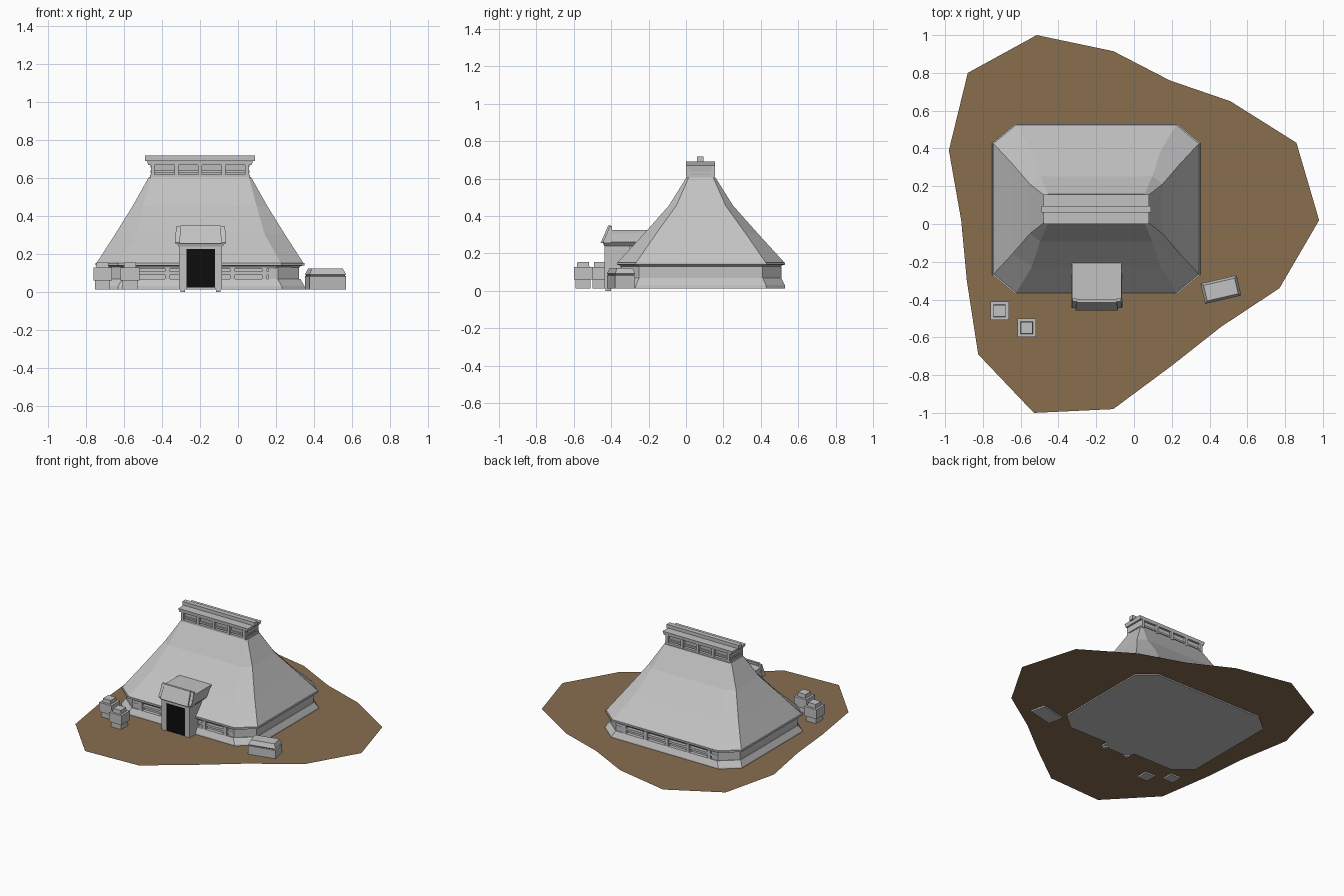
import bpy, bmesh, math
from mathutils import Matrix, Vector


def material(name, rgb):
    m = bpy.data.materials.new(name)
    m.diffuse_color = (*rgb, 1)
    return m


GREY = material("stone grey", (0.54, 0.54, 0.54))
BROWN = material("earth brown", (0.25, 0.157, 0.078))
BLACK = material("doorway black", (0.004, 0.004, 0.004))
CX, CY = -0.2, 0.08  # middle of the building


def finish(name, bm, mat):
    bmesh.ops.recalc_face_normals(bm, faces=bm.faces)
    me = bpy.data.meshes.new(name)
    bm.to_mesh(me)
    bm.free()
    me.materials.append(mat)
    ob = bpy.data.objects.new(name, me)
    bpy.context.collection.objects.link(ob)
    return ob


def loft(name, rings, mat=GREY):
    """Skin a stack of equal-length point rings and cap both ends."""
    bm = bmesh.new()
    loops = [[bm.verts.new(p) for p in r] for r in rings]
    n = len(loops[0])
    for a, b in zip(loops, loops[1:]):
        for i in range(n):
            j = (i + 1) % n
            bm.faces.new((a[i], a[j], b[j], b[i]))
    bm.faces.new(loops[0][::-1])
    bm.faces.new(loops[-1])
    return finish(name, bm, mat)


def octagon(z, hx, hy, dx, dy):
    """Rectangle with cut corners around the building's middle."""
    pts = [(hx, -hy + dy), (hx, hy - dy), (hx - dx, hy), (-hx + dx, hy),
           (-hx, hy - dy), (-hx, -hy + dy), (-hx + dx, -hy), (hx - dx, -hy)]
    return [(CX + x, CY + y, z) for x, y in pts]


def rect(z, x0, x1, y0, y1):
    return [(x0, y0, z), (x1, y0, z), (x1, y1, z), (x0, y1, z)]


def box(name, x0, x1, y0, y1, z0, z1, mat=GREY):
    return loft(name, [rect(z0, x0, x1, y0, y1), rect(z1, x0, x1, y0, y1)], mat)


# Ground sheet
outline = [(-0.98, 0.39), (-0.88, 0.80), (-0.515, 1.0), (-0.11, 0.915),
           (0.19, 0.76), (0.51, 0.65), (0.86, 0.43), (0.98, 0.02),
           (0.77, -0.34), (0.46, -0.545), (0.20, -0.75), (-0.11, -0.98),
           (-0.53, -1.0), (-0.825, -0.69), (-0.885, -0.3), (-0.915, 0.02)]
bm = bmesh.new()
face = bm.faces.new([bm.verts.new((x, y, 0.022)) for x, y in reversed(outline)])
ground = finish("ground", bm, BROWN)
if ground.data.polygons[0].normal.z < 0:
    ground.data.flip_normals()

# Sloping plinth, recessed wall and eave
loft("plinth", [octagon(0.012, 0.553, 0.45, 0.12, 0.10),
                octagon(0.03, 0.55, 0.448, 0.12, 0.10),
                octagon(0.068, 0.528, 0.43, 0.12, 0.10)])
loft("wall", [octagon(0.06, 0.505, 0.405, 0.115, 0.095),
              octagon(0.135, 0.50, 0.40, 0.115, 0.095)])
loft("eave", [octagon(0.122, 0.515, 0.425, 0.12, 0.10),
              octagon(0.136, 0.53, 0.433, 0.12, 0.10),
              octagon(0.14, 0.55, 0.45, 0.12, 0.10),
              octagon(0.152, 0.55, 0.45, 0.12, 0.10)])

# Solid corner blocks under the eave
for sx in (-1, 1):
    for sy in (-1, 1):
        pts = [(0.46, 0.36), (0.522, 0.26), (0.522, 0.33), (0.41, 0.424), (0.36, 0.424)]
        loft("corner_block", [[(CX + sx * x, CY + sy * y, z) for x, y in pts]
                              for z in (0.06, 0.13)])

# Rails and short posts along the walls
for s in (-1, 1):
    y = CY + s * 0.413
    box("long_rail", CX - 0.41, CX + 0.41, y - 0.013, y + 0.013, 0.09, 0.106)
    for x in (-0.34, -0.17, 0.0, 0.17, 0.34):
        if s < 0 and x == 0:
            continue
        box("long_post", CX + x - 0.013, CX + x + 0.013, y - 0.018, y + 0.018, 0.062, 0.128)
    x = CX + s * 0.512
    box("end_panel", x - 0.01, x + 0.01, CY - 0.33, CY + 0.33, 0.06, 0.13)

# Flaring roof
loft("roof", [octagon(0.15, 0.545, 0.447, 0.12, 0.10),
              octagon(0.305, 0.445, 0.305, 0.105, 0.065),
              octagon(0.455, 0.352, 0.172, 0.055, 0.04),
              octagon(0.605, 0.268, 0.078, 0.012, 0.012)])

# Ridge housing with rails, posts and cap beam
YM = 0.077
loft("ridge_core", [rect(0.60, CX - 0.252, CX + 0.252, YM - 0.055, YM + 0.055),
                    rect(0.68, CX - 0.262, CX + 0.262, YM - 0.062, YM + 0.062)])
box("ridge_base", CX - 0.262, CX + 0.262, YM - 0.075, YM + 0.075, 0.60, 0.618)
box("ridge_rail", CX - 0.26, CX + 0.26, YM - 0.069, YM + 0.069, 0.626, 0.638)
loft("ridge_top", [rect(0.668, CX - 0.272, CX + 0.272, YM - 0.076, YM + 0.076),
                   rect(0.692, CX - 0.28, CX + 0.28, YM - 0.078, YM + 0.078)])
box("cap_beam", CX - 0.29, CX + 0.29, YM - 0.017, YM + 0.017, 0.688, 0.717)
for s in (-1, 1):
    y = YM + s * 0.066
    for i in range(5):
        x = CX - 0.248 + i * 0.124
        box("ridge_post", x - 0.01, x + 0.01, y - 0.012, y + 0.012, 0.61, 0.675)

# Entrance porch: door jambs, lintel, passage and black doorway
DX = -0.197
box("porch_passage", DX - 0.10, DX + 0.10, -0.422, -0.10, 0.012, 0.24)
for s in (-1, 1):
    x = DX + s * 0.094
    box("door_jamb", x - 0.019, x + 0.019, -0.435, -0.30, 0.012, 0.24)
    box("jamb_foot", x - 0.012, x + 0.012, -0.43, -0.40, 0.0, 0.02)
box("door_lintel", DX - 0.112, DX + 0.112, -0.435, -0.30, 0.225, 0.25)
box("doorway", DX - 0.076, DX + 0.076, -0.429, -0.421, 0.022, 0.226, BLACK)

# Porch hood: tapered block with a sloping front
loft("hood", [rect(0.24, DX - 0.115, DX + 0.115, -0.438, -0.08),
              rect(0.26, DX - 0.133, DX + 0.133, -0.445, -0.08),
              rect(0.325, DX - 0.125, DX + 0.125, -0.415, -0.12)])
loft("hood_front", [rect(0.255, DX - 0.112, DX + 0.112, -0.457, -0.42),
                    rect(0.348, DX - 0.105, DX + 0.105, -0.416, -0.40)])
for s in (-1, 1):
    x = DX + s * 0.122
    loft("hood_cheek", [rect(0.255, x - 0.013, x + 0.013, -0.44, -0.40),
                        rect(0.345, x - s * 0.006 - 0.012, x - s * 0.006 + 0.012, -0.41, -0.395)])
box("hood_roof", DX - 0.13, DX + 0.13, -0.412, -0.19, 0.305, 0.326)

# Two small lidded crates
for x, y in ((-0.712, -0.46), (-0.568, -0.55)):
    def sq(z, h):
        return rect(z, x - h, x + h, y - h, y + h)
    loft("crate", [sq(0.012, 0.04), sq(0.06, 0.04), sq(0.06, 0.049),
                   sq(0.128, 0.049), sq(0.128, 0.033), sq(0.155, 0.031)])

# Long chest, turned slightly
chest = loft("chest", [rect(0.012, -0.098, 0.098, -0.055, 0.055),
                       rect(0.082, -0.098, 0.098, -0.055, 0.055),
                       rect(0.084, -0.092, 0.092, -0.049, 0.049),
                       rect(0.092, -0.098, 0.098, -0.055, 0.055),
                       rect(0.123, -0.084, 0.084, -0.042, 0.042)])
chest.data.transform(Matrix.Translation(Vector((0.46, -0.347, 0)))
                     @ Matrix.Rotation(math.radians(13), 4, 'Z'))
